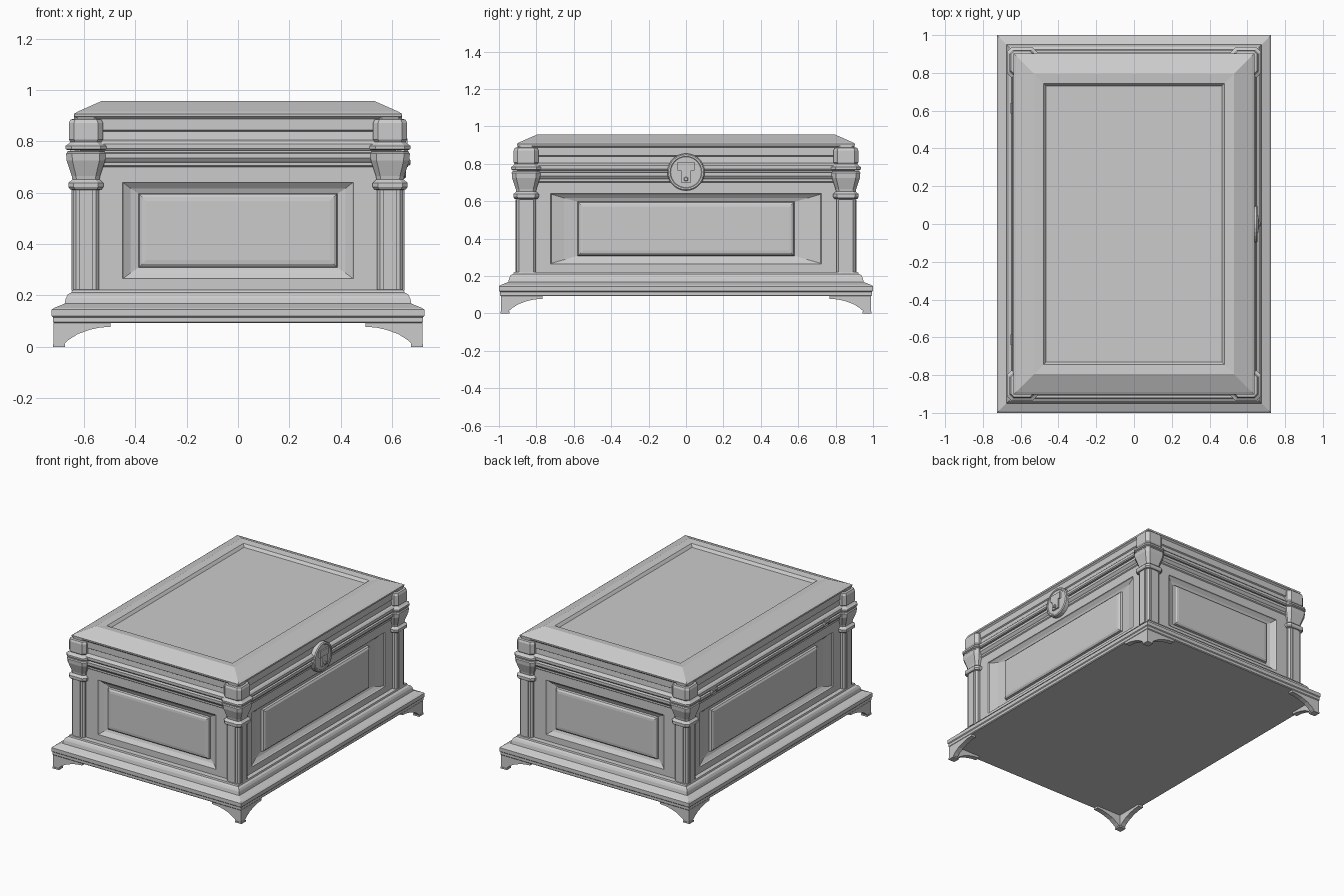
import bpy, bmesh
from math import pi, sin, cos
from mathutils import Matrix, Vector

if "Cube" in bpy.data.objects:
    bpy.data.objects.remove(bpy.data.objects["Cube"])


def make(name, rings, start=True, end=True, mirror="", recalc=True):
    """Skin a list of equal-length point loops into one mesh object."""
    bm = bmesh.new()
    vs = [[bm.verts.new(p) for p in r] for r in rings]
    n = len(rings[0])
    for a, b in zip(vs, vs[1:]):
        for i in range(n):
            j = (i + 1) % n
            bm.faces.new((a[i], a[j], b[j], b[i]))
    if start:
        bm.faces.new(vs[0][::-1])
    if end:
        bm.faces.new(vs[-1])
    if recalc:
        bmesh.ops.recalc_face_normals(bm, faces=bm.faces)
    me = bpy.data.meshes.new(name)
    bm.to_mesh(me)
    bm.free()
    ob = bpy.data.objects.new(name, me)
    bpy.context.collection.objects.link(ob)
    if mirror:
        m = ob.modifiers.new("mirror", 'MIRROR')
        m.use_axis = ('x' in mirror, 'y' in mirror, False)
        m.use_mirror_merge = False
    return ob


def rect(cx, cy, hx, hy, z, c=0.0):
    """Rectangle at height z, with chamfered corners when c > 0."""
    if not c:
        pts = [(-hx, -hy), (hx, -hy), (hx, hy), (-hx, hy)]
    else:
        pts = [(-hx + c, -hy), (hx - c, -hy), (hx, -hy + c), (hx, hy - c),
               (hx - c, hy), (-hx + c, hy), (-hx, hy - c), (-hx, -hy + c)]
    return [(cx + x, cy + y, z) for x, y in pts]


def moulding(name, profile, dy):
    return make(name, [rect(0, 0, h, h + dy, z) for h, z in profile])


def box(name, x, y, z, mirror=""):
    cx, cy = sum(x) / 2, sum(y) / 2
    hx, hy = (x[1] - x[0]) / 2, (y[1] - y[0]) / 2
    return make(name, [rect(cx, cy, hx, hy, t) for t in z], mirror=mirror)


def disc(name, rings, y, z, n=28):
    """Turned part with its axis along x; rings are (radius, x)."""
    return make(name, [[(x, y + r * cos(2 * pi * i / n), z + r * sin(2 * pi * i / n))
                        for i in range(n)] for r, x in rings])


# stepped plinth
moulding("plinth", [(.715, .092), (.72, .097), (.72, .115), (.725, .12), (.725, .145),
                    (.715, .152), (.675, .168), (.67, .19), (.662, .204),
                    (.648, .212), (.645, .222), (.60, .223)], .275)

# body core with upper rim
moulding("body", [(.57, .20), (.57, .695), (.615, .70), (.622, .705), (.622, .718),
                  (.627, .722), (.637, .735), (.637, .753), (.615, .756),
                  (.615, .765)], .27)

# lid with moulded side, sloping crown and sunken top
moulding("lid", [(.61, .764), (.637, .765), (.642, .772), (.642, .79), (.632, .80),
                 (.62, .805), (.617, .838), (.625, .843), (.625, .887), (.63, .892),
                 (.637, .896), (.638, .907), (.625, .915), (.53, .957), (.48, .953),
                 (.473, .945), (.465, .935)], .265)

# framed wall panels on four sides
for name, ang, dist, half, frame, field in (
        ("front_panel", 0, .885, .56, .45, .388), ("right_panel", pi / 2, .615, .82, .725, .58),
        ("back_panel", pi, .885, .56, .45, .388), ("left_panel", -pi / 2, .615, .82, .725, .58)):
    rings = []
    mid = (frame + field) / 2
    for w, z0, z1, d in ((half, .215, .70, 0), (frame, .265, .64, 0),
                         (frame - .006, .268, .637, .008), (mid, .287, .617, .024),
                         (field, .308, .597, .032), (field - .004, .311, .594, .018),
                         (field - .015, .322, .583, .010), (field - .03, .337, .568, .008)):
        rings.append([(-w, -dist + d, z0), (w, -dist + d, z0),
                      (w, -dist + d, z1), (-w, -dist + d, z1)])
    rot = Matrix.Rotation(ang, 3, 'Z')
    make(name, [[rot @ Vector(p) for p in r] for r in rings], start=False, recalc=False)

# corner columns with raised strips
CX, CY = .592, .855
make("corner_columns", [rect(CX, CY, .051, .051, z, .012) for z in (.215, .63)], mirror="xy")
box("column_strips_end", (CX - .025, CX + .025), (CY, CY + .057), (.22, .61), "xy")
box("column_strips_side", (CX, CX + .057), (CY - .025, CY + .025), (.22, .61), "xy")

# lower capitals (on body) and upper capitals (on lid)
def capital(name, profile):
    make(name, [rect(CX, CY, h, h, z, h * .3) for h, z in profile], mirror="xy")

capital("lower_capitals", [(.05, .61), (.062, .613), (.068, .622), (.068, .638), (.06, .645),
                           (.053, .652), (.055, .665), (.075, .725), (.077, .752),
                           (.072, .758), (.072, .763)])
capital("upper_capitals", [(.072, .766), (.080, .77), (.080, .782), (.068, .79), (.061, .798),
                           (.066, .806), (.066, .872), (.060, .885), (.046, .887), (.046, .90)])

# bracket feet: one curved profile laid along both edges of each corner
foot = [(0, 0), (.04, 0), (.042, .012), (.06, .028), (.095, .050), (.14, .066),
        (.18, .075), (.222, .078), (.222, .094), (0, .094)]
FX, FY, T = .718, .990, .035
make("feet_end", [[(FX - u, y, z) for u, z in foot] for y in (FY - T, FY)], mirror="xy")
make("feet_side", [[(x, FY - u, z) for u, z in foot] for x in (FX - T, FX)], mirror="xy")
box("foot_pads", (FX - .045, FX + .003), (FY - .045, FY + .003), (0, .01), "xy")

# round latch plate with hasp and pin
disc("latch_plate", [(.10, .62), (.10, .648), (.094, .654), (.085, .654), (.082, .651)], 0, .755)
box("latch_hasp", (.64, .660), (-.045, .045), (.765, .81))
box("latch_tongue", (.64, .662), (-.028, .028), (.70, .77))
disc("latch_pin", [(.012, .65), (.012, .668), (.008, .672)], 0, .718, 10)

# hinges on the left side
make("hinge_barrels", [[(-.645 + .010 * cos(i * pi / 5), y, .761 + .010 * sin(i * pi / 5))
                        for i in range(10)] for y in (.585, .64)], mirror="y")
box("hinge_leaves", (-.645, -.62), (.59, .635), (.735, .79), "y")
